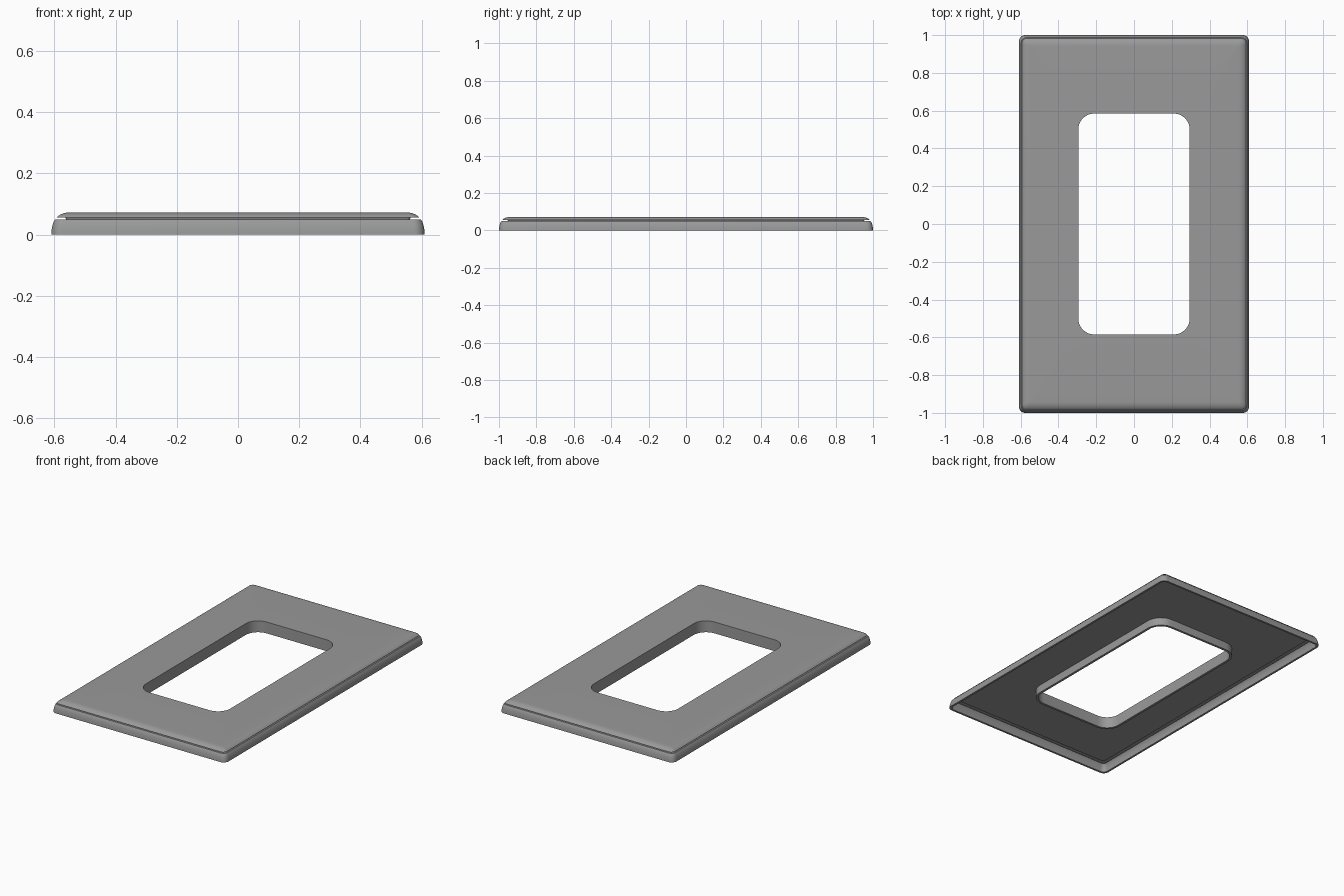
import bpy, bmesh, math

if "Cube" in bpy.data.objects:
    bpy.data.objects.remove(bpy.data.objects["Cube"])

W, L = 0.61, 1.0          # outer half width and half length
HW, HL = 0.295, 0.585     # opening half width and half length
SEG = 8                   # steps per rounded corner

grey = bpy.data.materials.new("plate_grey")
grey.diffuse_color = (0.32, 0.32, 0.32, 1)
grey.use_nodes = True
grey.node_tree.nodes["Principled BSDF"].inputs["Base Color"].default_value = grey.diffuse_color


def rounded_rect(hx, hy, r, z):
    """Points of a rounded rectangle, counter-clockwise."""
    pts = []
    for q, (sx, sy) in enumerate([(1, 1), (-1, 1), (-1, -1), (1, -1)]):
        for i in range(SEG + 1):
            a = math.pi / 2 * (q + i / SEG)
            pts.append((sx * (hx - r) + r * math.cos(a),
                        sy * (hy - r) + r * math.sin(a), z))
    return pts


def ring_loft(name, loops):
    """Join rounded rectangles into a closed ring-shaped solid."""
    bm = bmesh.new()
    rings = [[bm.verts.new(p) for p in rounded_rect(*l)] for l in loops]
    for a, b in zip(rings, rings[1:] + rings[:1]):
        n = len(a)
        for i in range(n):
            j = (i + 1) % n
            bm.faces.new((a[i], a[j], b[j], b[i]))
    bmesh.ops.recalc_face_normals(bm, faces=bm.faces)
    mesh = bpy.data.meshes.new(name)
    bm.to_mesh(mesh)
    bm.free()
    mesh.materials.append(grey)
    obj = bpy.data.objects.new(name, mesh)
    bpy.context.collection.objects.link(obj)
    bpy.ops.object.select_all(action='DESELECT')
    obj.select_set(True)
    bpy.context.view_layer.objects.active = obj
    bpy.ops.object.shade_smooth_by_angle(angle=math.radians(35))
    return obj


def outer(inset, z):
    return (W - inset, L - inset, max(0.035 - inset * 0.5, 0.008), z)


def opening(grow, z):
    return (HW + grow, HL + grow, 0.085 + grow, z)


# Lower rim: thin curved wall, open underneath
rim_curve = [(0.0, 0.0), (0.001, 0.015), (0.004, 0.03), (0.008, 0.042), (0.013, 0.05)]
wall = 0.013
ring_loft("side_rim",
          [outer(i, z) for i, z in rim_curve] +
          [outer(i + wall, z) for i, z in reversed(rim_curve)])

# Face panel: rolled edge, hollow back and a collar around the opening
roll = [(0.06, 0.072), (0.05, 0.0715), (0.04, 0.0695),
        (0.03, 0.0655), (0.022, 0.0605), (0.017, 0.055)]
ring_loft("face_panel",
          [opening(0, 0.0), opening(0, 0.072)] +
          [outer(i, z) for i, z in roll] +
          [outer(0.046, 0.055), outer(0.048, 0.05),
           opening(0.015, 0.05), opening(0.015, 0.0)])
